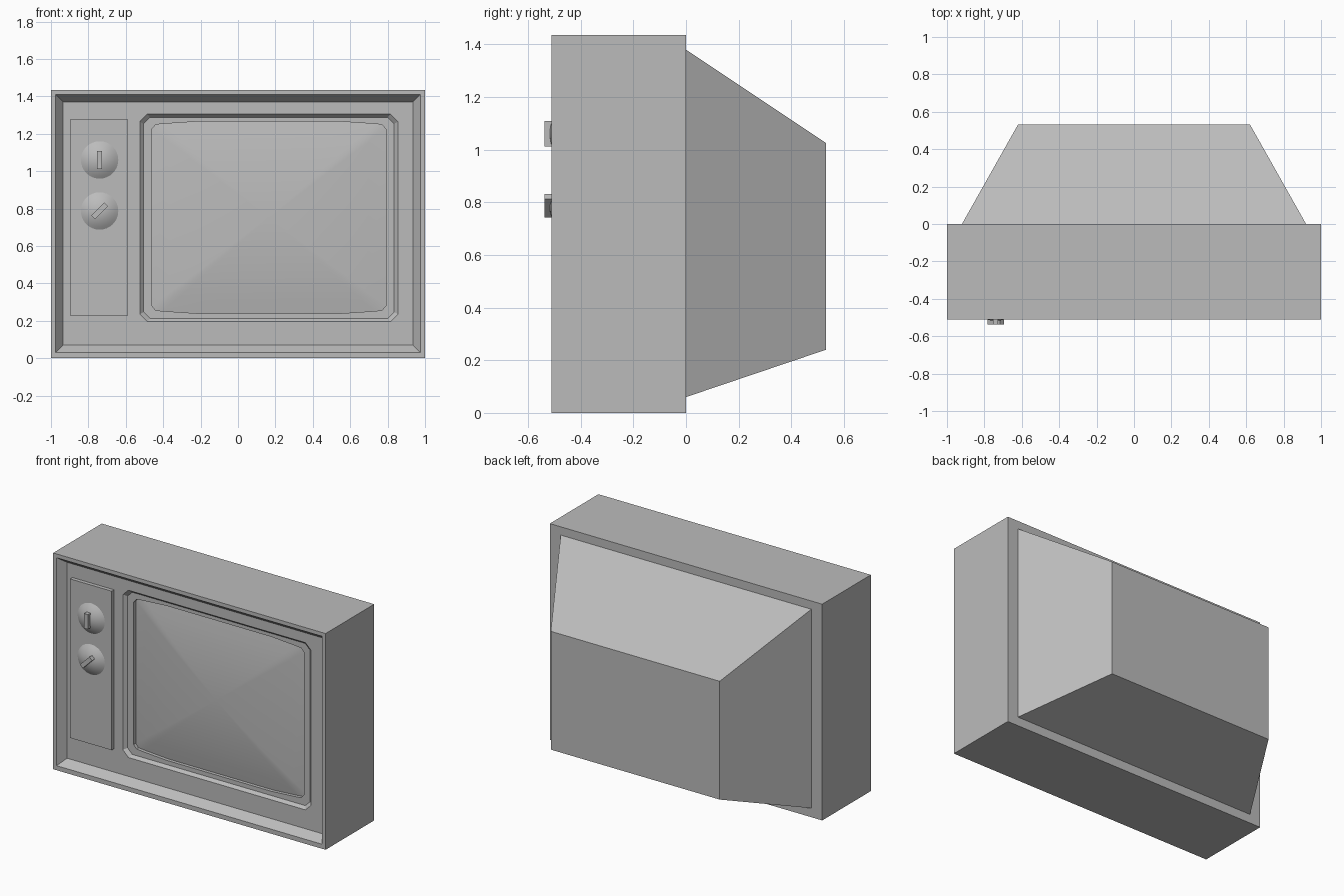
import bpy, bmesh, math
from mathutils import Matrix, Vector

cube = bpy.data.objects.get("Cube")
if cube:
    bpy.data.objects.remove(cube)

GREY = (0.5, 0.5, 0.5, 1)
mat = bpy.data.materials.new("plain grey")
mat.use_nodes = True
mat.diffuse_color = GREY
mat.node_tree.nodes["Principled BSDF"].inputs["Base Color"].default_value = GREY


def finish(name, bm, smooth=False):
    bmesh.ops.remove_doubles(bm, verts=bm.verts, dist=1e-5)
    bmesh.ops.recalc_face_normals(bm, faces=bm.faces)
    for f in bm.faces:
        f.smooth = smooth
    mesh = bpy.data.meshes.new(name)
    bm.to_mesh(mesh)
    bm.free()
    mesh.materials.append(mat)
    ob = bpy.data.objects.new(name, mesh)
    bpy.context.collection.objects.link(ob)
    return ob


# Corner styles: offsets inward from the corner, four points each
SQUARE = [(0, 0)] * 4
BARREL = [(0, .04), (.02, .016), (.06, .012), (.24, 0)]


def chamfer(c):
    return [(c * k / 3, c * (3 - k) / 3) for k in range(4)]


def ring(x0, x1, z0, z1, y, corner=SQUARE):
    """Closed rectangular loop in an XZ plane with styled corners."""
    pts = [(x0 + a, y, z1 - b) for a, b in corner]
    pts += [(x1 - a, y, z1 - b) for a, b in reversed(corner)]
    pts += [(x1 - a, y, z0 + b) for a, b in corner]
    pts += [(x0 + a, y, z0 + b) for a, b in reversed(corner)]
    return pts


def loft(name, rings, cap_start=False, cap_end=False, smooth=False):
    bm = bmesh.new()
    loops = [[bm.verts.new(p) for p in r] for r in rings]
    for a, b in zip(loops, loops[1:]):
        for i in range(len(a)):
            j = (i + 1) % len(a)
            bm.faces.new((a[i], a[j], b[j], b[i]))
    if cap_start:
        bm.faces.new(loops[0])
    if cap_end:
        bm.faces.new(loops[-1])
    return finish(name, bm, smooth)


# Cabinet: back, outer walls, rim, sloped frame, front panel, screen surround
TOP = 1.435
screen_box = (-.46, .79, .24, 1.265)
loft("cabinet", [
    ring(-1, 1, 0, TOP, 0),
    ring(-1, 1, 0, TOP, -.51),
    ring(-.975, .975, .03, 1.41, -.51),
    ring(-.935, .935, .07, 1.37, -.457),
    ring(-.525, .855, .195, 1.305, -.457, chamfer(.04)),
    ring(-.505, .835, .212, 1.288, -.437, chamfer(.035)),
    ring(*screen_box, -.437, BARREL),
    ring(*screen_box, -.41, BARREL),
], cap_start=True)

# Bulging picture tube
edge = [Vector(p) for p in ring(*screen_box, -.415, BARREL)]
mid = Vector((.165, -.415, .7525))
steps = [1, .85, .7, .5, .3, .12, 0]
loft("screen", [[mid.lerp(p, t) + Vector((0, -.05 * (1 - t * t), 0))
                 for p in edge] for t in steps], smooth=True)

# Tapered rear housing
loft("rear_housing", [
    ring(-.92, .92, .06, 1.38, 0),
    ring(-.62, .62, .24, 1.025, .532),
], cap_start=True, cap_end=True)

# Raised control panel
loft("control_panel", [
    ring(-.895, -.59, .225, 1.28, -.45),
    ring(-.895, -.59, .225, 1.28, -.482),
], cap_start=True, cap_end=True)


# Domed dials with a grip bar each
def dial(name, z, angle):
    dome = []
    for k in range(7):
        t = 1 - k / 6
        dome.append([(-.74 + .1 * t * math.cos(a), -.482 - .036 * (1 - t * t),
                      z + .1 * t * math.sin(a))
                     for a in (math.tau * i / 32 for i in range(32))])
    loft(name + "_dial", dome, smooth=True)
    bm = bmesh.new()
    bmesh.ops.create_cube(bm, size=1, matrix=Matrix.Translation((-.74, -.512, z))
                          @ Matrix.Rotation(angle, 4, 'Y')
                          @ Matrix.Diagonal((.028, .05, .098, 1)))
    finish(name + "_grip", bm)


dial("upper", 1.06, 0)
dial("lower", .787, math.radians(45))
